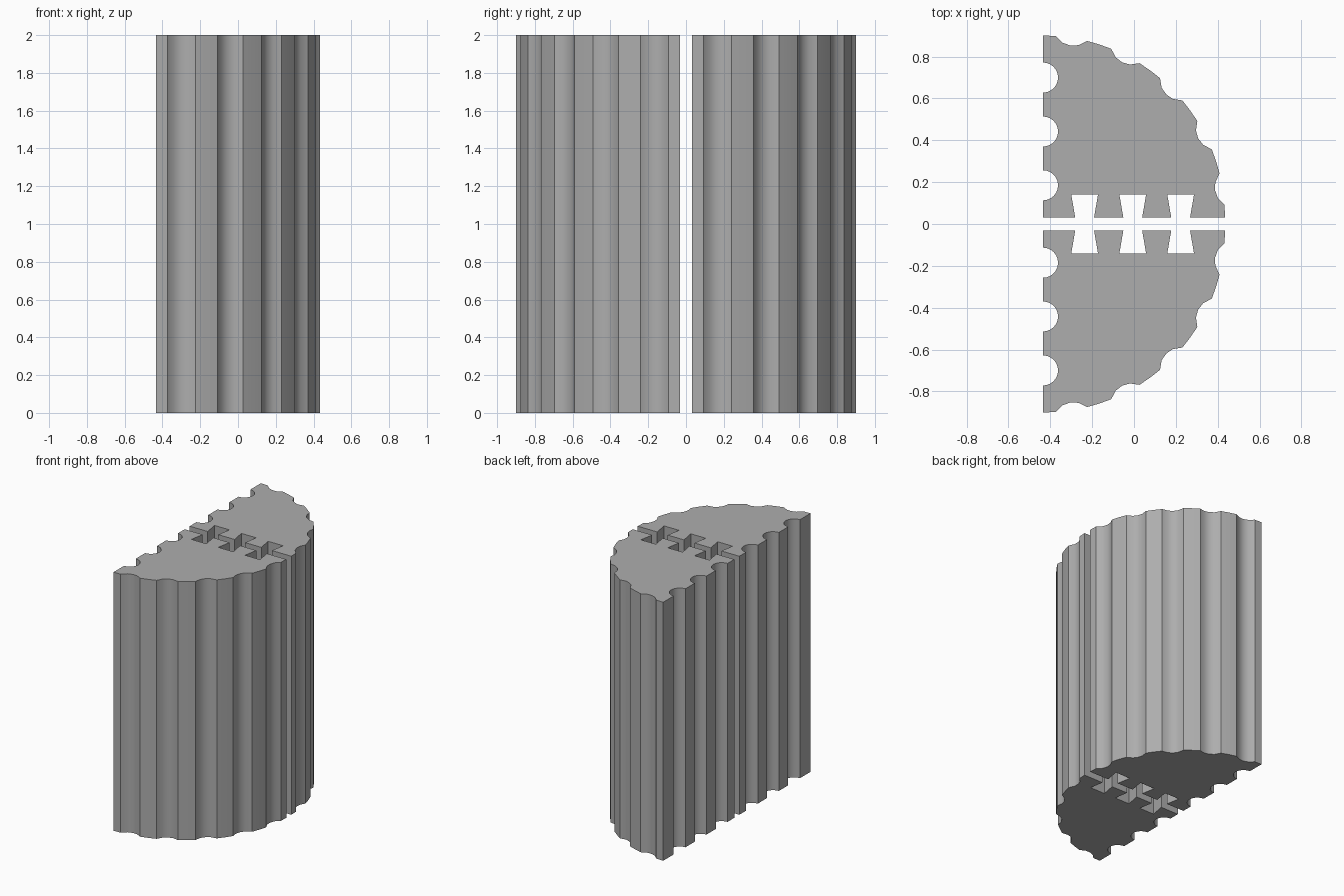
import bpy
import bmesh
from math import sin, cos, pi, radians, sqrt

default = bpy.data.objects.get("Cube")
if default:
    bpy.data.objects.remove(default, do_unlink=True)

HEIGHT = 2.0
WALL_X = -0.435      # flat side
RADIUS = 0.87        # curved side
GAP = 0.031          # half the slot between the two blocks

stone = bpy.data.materials.new("plain grey")
stone.use_nodes = True
grey = (0.42, 0.42, 0.42, 1)
stone.diffuse_color = grey
stone.node_tree.nodes["Principled BSDF"].inputs["Base Color"].default_value = grey


def polar(r, degrees):
    a = radians(degrees)
    return (WALL_X + r * cos(a), GAP + r * sin(a))


def scallop(mid, half=5, sag=0.034, steps=4):
    """Shallow hollow in the curved side, as an arc sunk by sag."""
    chord = RADIUS * sin(radians(half))
    base = RADIUS * cos(radians(half))
    r = (chord ** 2 + sag ** 2) / (2 * sag)
    centre = base - sag + r
    points = []
    for i in range(steps + 1):
        t = chord * (2 * i / steps - 1)
        depth = centre - sqrt(max(r * r - t * t, 0))
        a = radians(mid)
        points.append((WALL_X + depth * cos(a) - t * sin(a),
                       GAP + depth * sin(a) + t * cos(a)))
    return points


def half_profile():
    outline = []
    # Dovetail notches along the slot
    for x in (-0.236, -0.006, 0.223):
        outline += [(x - 0.045, GAP), (x - 0.064, 0.141),
                    (x + 0.064, 0.141), (x + 0.045, GAP)]
    # Curved side with five hollows between rounded ridges
    outline.append(polar(RADIUS, 0))
    for k in range(5):
        outline += scallop(9 + 18 * k)
        outline.append(polar(RADIUS, 18 * (k + 1)))
    # Flat side with three round grooves
    for y in (0.7, 0.442, 0.185):
        outline += [(WALL_X + 0.072 * sin(pi * i / 12), y + 0.072 * cos(pi * i / 12))
                    for i in range(13)]
    outline.append((WALL_X, GAP))
    return outline


def add_block(name, side):
    bm = bmesh.new()
    base = bm.faces.new([bm.verts.new((x, side * y, 0)) for x, y in half_profile()])
    grown = bmesh.ops.extrude_face_region(bm, geom=[base], use_keep_orig=True)
    top = [v for v in grown["geom"] if isinstance(v, bmesh.types.BMVert)]
    bmesh.ops.translate(bm, verts=top, vec=(0, 0, HEIGHT))
    bmesh.ops.recalc_face_normals(bm, faces=bm.faces)
    mesh = bpy.data.meshes.new(name)
    bm.to_mesh(mesh)
    bm.free()
    mesh.materials.append(stone)
    block = bpy.data.objects.new(name, mesh)
    bpy.context.collection.objects.link(block)
    bpy.ops.object.select_all(action="DESELECT")
    block.select_set(True)
    bpy.context.view_layer.objects.active = block
    bpy.ops.object.shade_smooth_by_angle(angle=radians(30))


add_block("back_block", 1)
add_block("front_block", -1)
